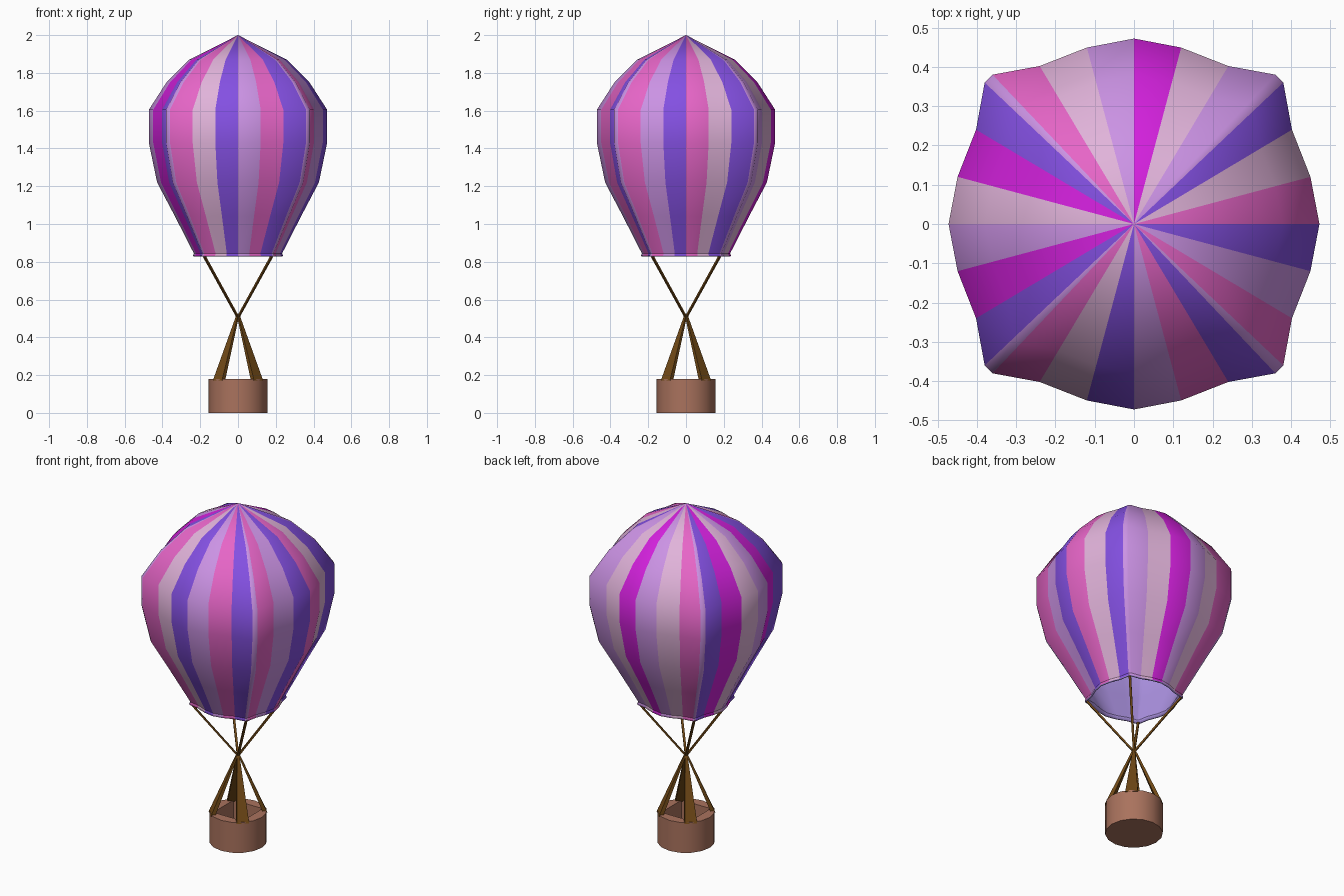
import bpy, bmesh, math
from mathutils import Matrix, Vector

cube = bpy.data.objects.get("Cube")
if cube:
    bpy.data.objects.remove(cube, do_unlink=True)


def material(name, color):
    m = bpy.data.materials.new(name)
    m.use_nodes = True
    m.diffuse_color = (*color, 1)
    m.node_tree.nodes["Principled BSDF"].inputs["Base Color"].default_value = (*color, 1)
    return m


violet = material("violet", (0.23, 0.08, 0.76))
pink = material("pink", (0.79, 0.13, 0.57))
pale = material("pale pink", (0.75, 0.45, 0.70))
lilac = material("lilac", (0.60, 0.29, 0.78))
magenta = material("magenta", (0.66, 0.015, 0.73))
lining = material("lavender lining", (0.43, 0.30, 0.79))
rope = material("rope brown", (0.16, 0.065, 0.008))
wicker = material("wicker brown", (0.40, 0.17, 0.11))


def make_object(name, bm, mats, smooth_angle=None):
    bmesh.ops.recalc_face_normals(bm, faces=bm.faces)
    mesh = bpy.data.meshes.new(name)
    bm.to_mesh(mesh)
    bm.free()
    for m in mats:
        mesh.materials.append(m)
    obj = bpy.data.objects.new(name, mesh)
    bpy.context.collection.objects.link(obj)
    if smooth_angle:
        bpy.ops.object.select_all(action='DESELECT')
        obj.select_set(True)
        bpy.context.view_layer.objects.active = obj
        bpy.ops.object.shade_smooth_by_angle(angle=math.radians(smooth_angle))
    return obj


def bridge(bm, a, b, slots=None):
    n = len(a)
    for i in range(n):
        f = bm.faces.new((a[i], a[(i + 1) % n], b[(i + 1) % n], b[i]))
        if slots:
            f.material_index = slots[i]


# Envelope: four bulging quarters of six gores, joined by narrow corner seams
half = [(0.0, 0.472), (0.12, 0.449), (0.24, 0.402), (0.36, 0.38)]
quarter = [(-t, d) for t, d in reversed(half[1:])] + half
outline = []
for q in range(4):
    turn = Matrix.Rotation(q * math.pi / 2, 3, 'Z')
    outline += [turn @ Vector((d, t, 0)) for t, d in quarter]

# Stripe letters run counter-clockwise from the +x quarter, S is a seam
stripes = "PLVPWVS" + "LWMLWPS" + "VMWLMVS" + "PWVLPVS"
slots = ["VPWLM".find(c.replace("S", "L")) for c in stripes]

profile = [(0.83, 0.24), (0.845, 0.235), (1.04, 0.335), (1.22, 0.43),
           (1.43, 0.474), (1.605, 0.474), (1.75, 0.38), (1.87, 0.26)]
bm = bmesh.new()
rings = []
for z, r in profile:
    s = r / 0.474
    rings.append([bm.verts.new((p.x * s, p.y * s, z)) for p in outline])
for a, b in zip(rings, rings[1:]):
    bridge(bm, a, b, slots)
crown = bm.verts.new((0, 0, 2))
top = rings[-1]
for i, slot in enumerate(slots):
    f = bm.faces.new((top[i], top[(i + 1) % len(top)], crown))
    f.material_index = slot
envelope = make_object("envelope", bm, [violet, pink, pale, lilac, magenta, lining], 35)
shell = envelope.modifiers.new("cloth_thickness", 'SOLIDIFY')
shell.thickness = 0.01
shell.offset = -1
shell.material_offset = 5
shell.material_offset_rim = 5

# Basket: round outside, square well inside
sides = 16
angles = [i * 2 * math.pi / sides for i in range(sides)]


def round_ring(bm, r, z):
    return [bm.verts.new((r * math.cos(a), r * math.sin(a), z)) for a in angles]


def square_ring(bm, h, z):
    ring = []
    for a in angles:
        k = h / max(abs(math.cos(a)), abs(math.sin(a)))
        ring.append(bm.verts.new((k * math.cos(a), k * math.sin(a), z)))
    return ring


bm = bmesh.new()
loops = [round_ring(bm, 0.155, 0), round_ring(bm, 0.155, 0.18),
         square_ring(bm, 0.095, 0.18), square_ring(bm, 0.095, 0.03)]
for a, b in zip(loops, loops[1:]):
    bridge(bm, a, b)
bm.faces.new(loops[0])
bm.faces.new(loops[-1])
make_object("basket", bm, [wicker], 30)


# Rigging: tapered bars given by end points (radius, height) and end widths
def strap(name, angle, start, end, start_size, end_size):
    bm = bmesh.new()
    loops = []
    for (r, z), (w, d) in ((start, start_size), (end, end_size)):
        loops.append([bm.verts.new((r + sx * d / 2, sy * w / 2, z))
                      for sx, sy in ((-1, -1), (1, -1), (1, 1), (-1, 1))])
    bridge(bm, *loops)
    for loop in loops:
        bm.faces.new(loop)
    bm.transform(Matrix.Rotation(angle, 4, 'Z'))
    make_object(name, bm, [rope])


corners = ("back_left", "back_right", "front_right", "front_left")
for i, corner in enumerate(corners):
    a = math.pi / 4 + i * math.pi / 2
    strap(corner + "_basket_strap", a, (0.142, 0.172), (0.003, 0.515),
          (0.068, 0.024), (0.012, 0.01))
    strap(corner + "_envelope_rope", a, (0.0, 0.505), (0.257, 0.835),
          (0.012, 0.012), (0.013, 0.013))
